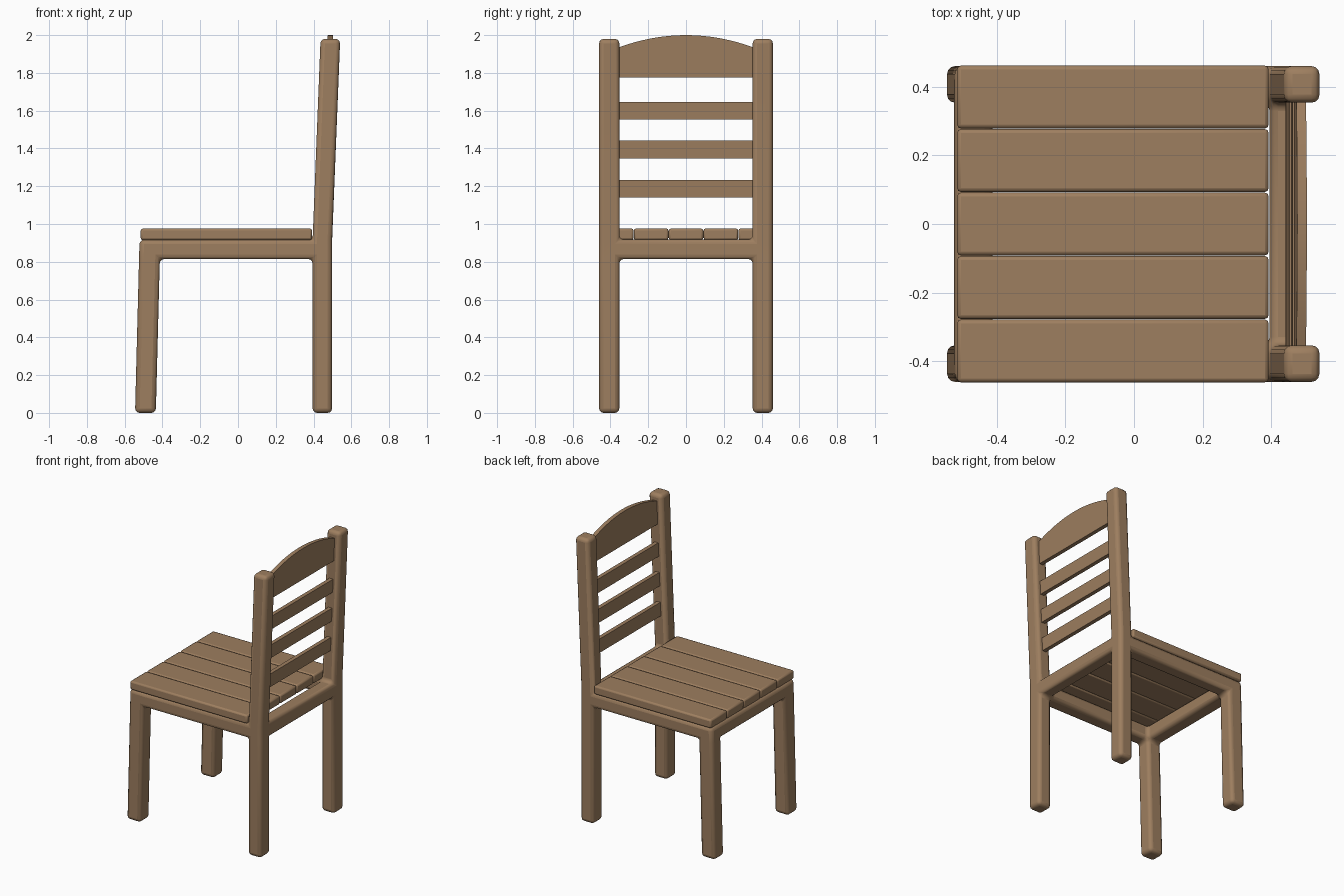
import bpy, bmesh, math
from itertools import product

if "Cube" in bpy.data.objects:
    bpy.data.objects.remove(bpy.data.objects["Cube"])

wood = bpy.data.materials.new("brown wood")
wood.diffuse_color = (0.34, 0.21, 0.115, 1)
wood.use_nodes = True
wood.node_tree.nodes["Principled BSDF"].inputs["Base Color"].default_value = wood.diffuse_color


def finish(name, bm, bevel=0, segments=2):
    bmesh.ops.recalc_face_normals(bm, faces=bm.faces)
    me = bpy.data.meshes.new(name)
    bm.to_mesh(me)
    bm.free()
    me.materials.append(wood)
    ob = bpy.data.objects.new(name, me)
    bpy.context.collection.objects.link(ob)
    if bevel:
        m = ob.modifiers.new("rounded edges", 'BEVEL')
        m.width, m.segments = bevel, segments
        m.limit_method, m.angle_limit = 'ANGLE', math.radians(40)
    bpy.ops.object.select_all(action='DESELECT')
    ob.select_set(True)
    bpy.context.view_layer.objects.active = ob
    bpy.ops.object.shade_smooth_by_angle(angle=math.radians(35))
    return ob


# Frame: one welded solid from occupied grid cells, legs and posts slanted in x
xs_at = [(-0.545, -0.435, 0.395, 0.498), (-0.524, -0.414, 0.395, 0.498),
         (-0.521, -0.411, 0.395, 0.498), (-0.52, -0.41, 0.437, 0.541)]
ys = (-0.46, -0.353, 0.353, 0.46)
zs = (0, 0.815, 0.917, 1.98)


def filled(i, j, k):
    if not (0 <= i < 3 and 0 <= j < 3 and 0 <= k < 3):
        return False
    if k == 1:                       # seat rails form a ring
        return (i, j) != (1, 1)
    return j != 1 and (i == 2 or (i == 0 and k == 0))


bm = bmesh.new()
grid = {}


def vert(p):
    if p not in grid:
        i, j, k = p
        grid[p] = bm.verts.new((xs_at[k][i], ys[j], zs[k]))
    return grid[p]


for cell in product(range(3), repeat=3):
    if not filled(*cell):
        continue
    for axis, side in product(range(3), (0, 1)):
        near = list(cell)
        near[axis] += 1 if side else -1
        if filled(*near):
            continue
        corners = []
        for a, b in ((0, 0), (1, 0), (1, 1), (0, 1)):
            p = list(cell)
            p[axis] += side
            p[(axis + 1) % 3] += a
            p[(axis + 2) % 3] += b
            corners.append(vert(tuple(p)))
        bm.faces.new(corners)
finish("chair_frame", bm, 0.024, 3)


# Seat planks
def box(name, x0, x1, y0, y1, z0, z1, bevel):
    bm = bmesh.new()
    bmesh.ops.create_cube(bm, size=1)
    for v in bm.verts:
        v.co = ((x0 + x1) / 2 + v.co.x * (x1 - x0), (y0 + y1) / 2 + v.co.y * (y1 - y0),
                (z0 + z1) / 2 + v.co.z * (z1 - z0))
    return finish(name, bm, bevel)


pitch = 0.1848
for n in range(5):
    y0 = -0.462 + n * pitch
    box(f"seat_plank_{n + 1}", -0.515, 0.392, y0 + 0.001, y0 + pitch - 0.001, 0.915, 0.976, 0.011)


# Back slats: outline in y-z, given thickness and leaned with the posts
def back_board(name, outline, thick=0.028):
    bm = bmesh.new()
    rings = []
    for side in (-1, 1):
        rings.append([bm.verts.new((0.4465 + (z - 0.917) * 0.0395 + side * thick / 2, y, z))
                      for y, z in outline])
    bm.faces.new(rings[0])
    bm.faces.new(rings[1])
    n = len(outline)
    for i in range(n):
        j = (i + 1) % n
        bm.faces.new((rings[0][i], rings[0][j], rings[1][j], rings[1][i]))
    finish(name, bm)


W = 0.37
for n, z in enumerate((1.14, 1.347, 1.552)):
    back_board(f"back_slat_{n + 1}", [(-W, z), (W, z), (W, z + 0.094), (-W, z + 0.094)])

# Arched crest board
arch = [(W * (1 - i / 8), 2.0 - 0.07 * (1 - i / 8) ** 2) for i in range(17)]
back_board("crest_board", [(-W, 1.775), (W, 1.775)] + arch)
